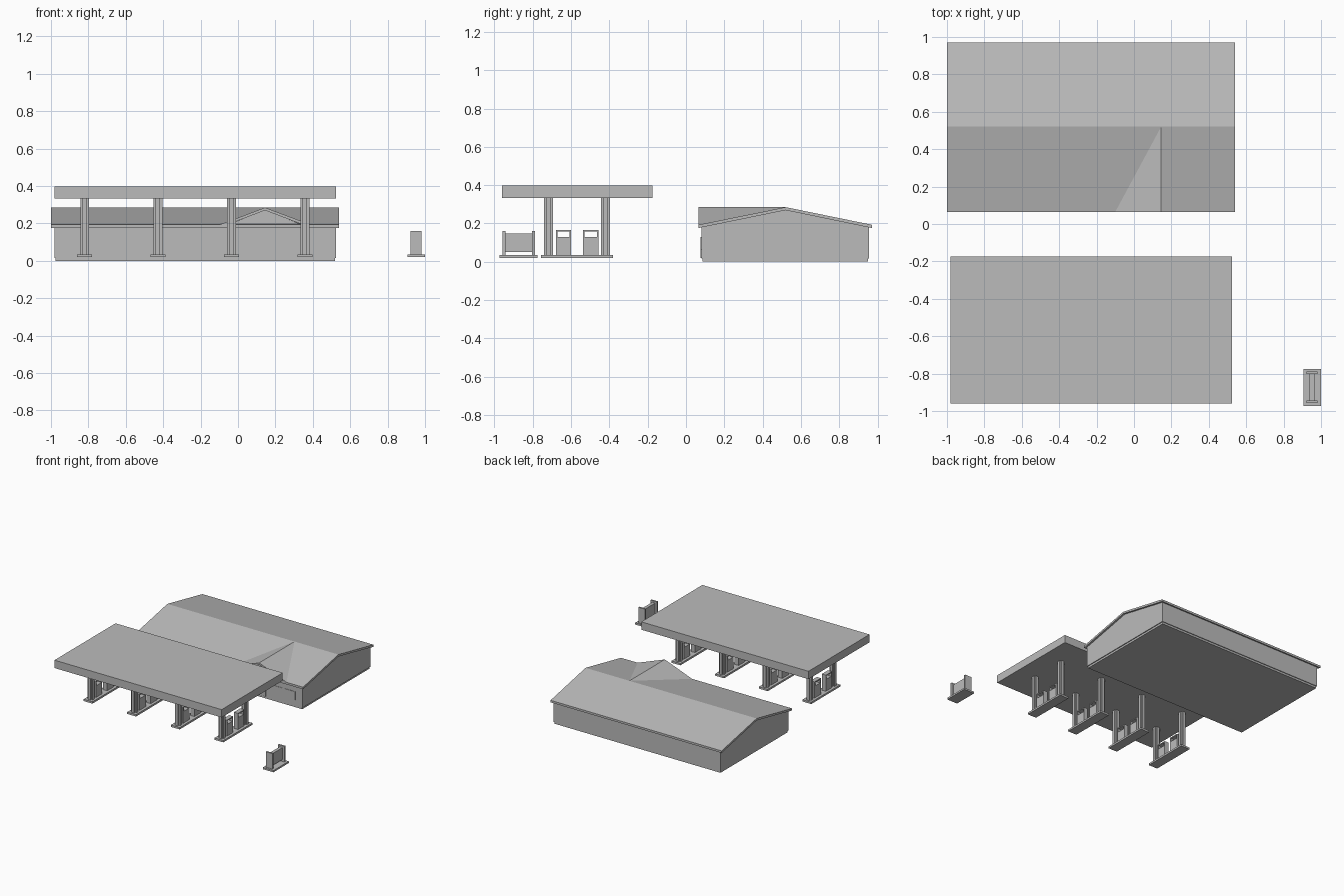
import bpy, bmesh

if "Cube" in bpy.data.objects:
    bpy.data.objects.remove(bpy.data.objects["Cube"])

grey = bpy.data.materials.new("plain grey")
grey.diffuse_color = (0.5, 0.5, 0.5, 1)
grey.use_nodes = True
grey.node_tree.nodes["Principled BSDF"].inputs["Base Color"].default_value = grey.diffuse_color


def finish(name, bm):
    bmesh.ops.recalc_face_normals(bm, faces=bm.faces)
    me = bpy.data.meshes.new(name)
    bm.to_mesh(me)
    bm.free()
    me.materials.append(grey)
    ob = bpy.data.objects.new(name, me)
    bpy.context.collection.objects.link(ob)
    return ob


def add_prism(bm, pts, axis, a, b):
    """Extrude a 2D profile along an axis from a to b."""
    def place(p, t):
        return {"x": (t, p[0], p[1]), "y": (p[0], t, p[1]), "z": (p[0], p[1], t)}[axis]
    lo = [bm.verts.new(place(p, a)) for p in pts]
    hi = [bm.verts.new(place(p, b)) for p in pts]
    bm.faces.new(lo)
    bm.faces.new(hi[::-1])
    n = len(pts)
    for i in range(n):
        j = (i + 1) % n
        bm.faces.new((lo[i], lo[j], hi[j], hi[i]))


def prism(name, pts, axis, a, b):
    bm = bmesh.new()
    add_prism(bm, pts, axis, a, b)
    return finish(name, bm)


def boxes(name, *specs):
    """One object from boxes given as (x0, x1, y0, y1, z0, z1)."""
    bm = bmesh.new()
    for x0, x1, y0, y1, z0, z1 in specs:
        add_prism(bm, [(x0, y0), (x1, y0), (x1, y1), (x0, y1)], "z", z0, z1)
    return finish(name, bm)


# Shop building: plinth, gabled walls, roof slab
boxes("plinth", (-0.975, 0.518, 0.086, 0.949, 0.0, 0.018))
prism("walls", [(0.08, 0.016), (0.955, 0.016), (0.955, 0.18), (0.52, 0.274), (0.08, 0.18)],
      "x", -0.98, 0.525)
prism("main_roof", [(0.065, 0.193), (0.52, 0.285), (0.97, 0.193),
                    (0.97, 0.176), (0.52, 0.269), (0.065, 0.176)], "x", -1.0, 0.54)

# Front entrance gable with its set-back wall
gx = 0.145
prism("entrance_roof", [(gx - 0.245, 0.193), (gx, 0.285), (gx + 0.245, 0.193),
                        (gx + 0.21, 0.19), (gx, 0.27), (gx - 0.21, 0.19)], "y", 0.065, 0.52)
prism("entrance_gable_wall", [(gx - 0.215, 0.185), (gx + 0.215, 0.185), (gx, 0.274)],
      "y", 0.08, 0.5)

# Doors and windows as thin plates
boxes("entrance_doors", (gx - 0.05, gx - 0.002, 0.077, 0.081, 0.02, 0.13),
      (gx + 0.002, gx + 0.05, 0.077, 0.081, 0.02, 0.13))
boxes("front_windows", *[(x, x + 0.09, 0.077, 0.081, 0.06, 0.13)
                         for x in (0.25, 0.37)])

# Canopy over the forecourt
boxes("canopy", (-0.98, 0.525, -0.96, -0.175, 0.334, 0.398))

# Four identical fuel islands
h, c = 0.023, 0.012
cross = [(-c, -h), (c, -h), (c, -c), (h, -c), (h, c), (c, c),
         (c, h), (-c, h), (-c, c), (-h, c), (-h, -c), (-c, -c)]
for x in (-0.82, -0.428, -0.035, 0.358):
    boxes("island_base", (x - 0.04, x + 0.04, -0.757, -0.382, 0.02, 0.035))
    for y in (-0.718, -0.42):
        prism("canopy_column", [(x + px, y + py) for px, py in cross], "z", 0.035, 0.334)
    for y in (-0.64, -0.497):
        w, d = 0.018, 0.04
        boxes("fuel_pump",
              (x - w, x + w, y - d, y + d, 0.035, 0.13),
              (x - w, x + w, y - d, y - d + 0.008, 0.13, 0.158),
              (x - w, x + w, y + d - 0.008, y + d, 0.13, 0.158),
              (x - w, x + w, y - d, y + d, 0.158, 0.166))

# Free-standing service unit: base, end posts, panel between
boxes("service_base", (0.905, 1.0, -0.973, -0.775, 0.02, 0.034))
boxes("service_posts", *[(0.921, 0.98, y, y + 0.014, 0.034, 0.16)
                         for y in (-0.957, -0.803)])
boxes("service_panel", (0.938, 0.964, -0.943, -0.803, 0.05, 0.147))
